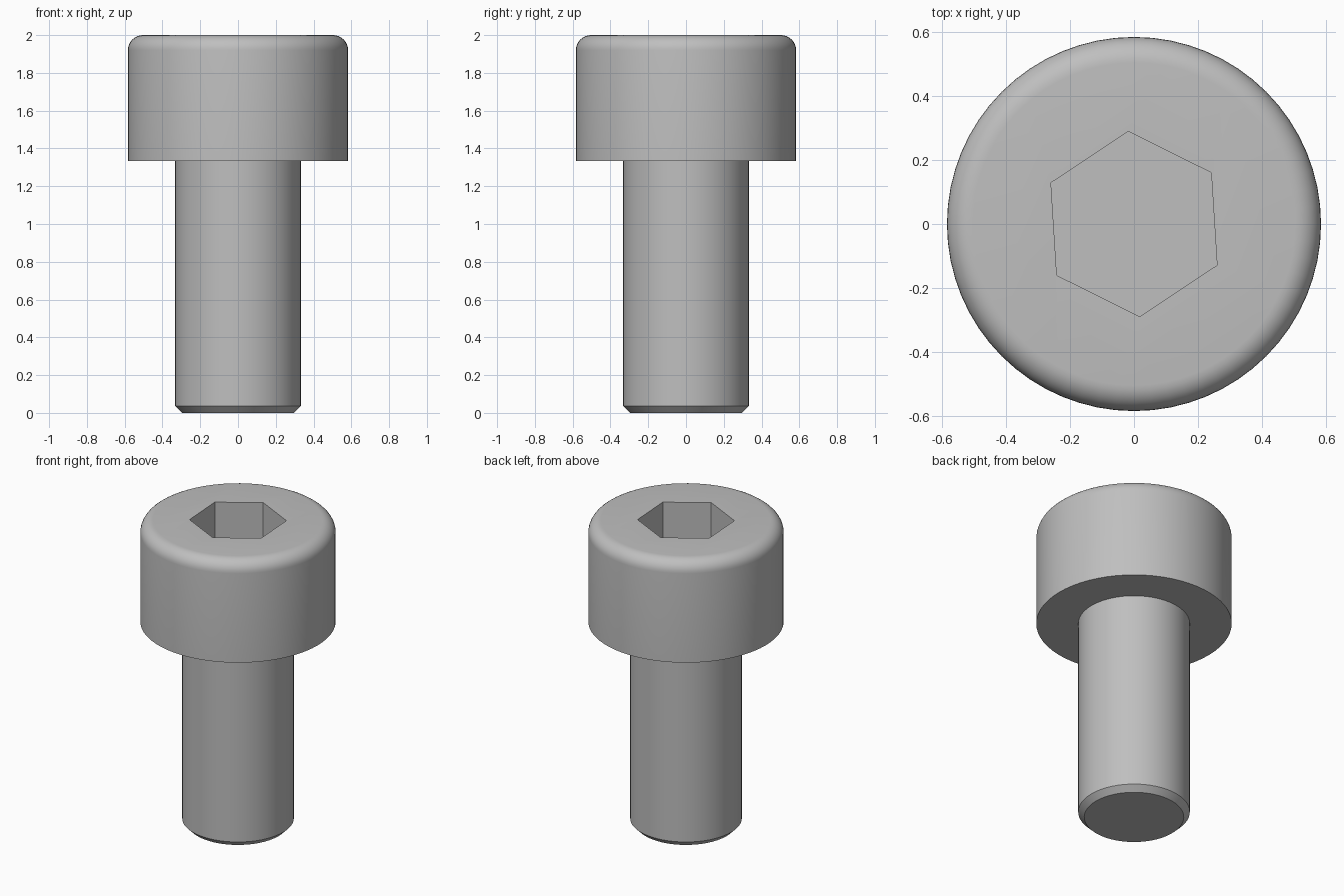
import bpy, bmesh, math

cube = bpy.data.objects.get("Cube")
if cube:
    bpy.data.objects.remove(cube, do_unlink=True)

SEGMENTS = 64
HEAD_R, SHANK_R = 0.583, 0.333
HEAD_BASE, TOP = 1.333, 2.0
FILLET, CHAMFER = 0.08, 0.036
SOCKET_R, SOCKET_DEPTH = 0.289, 0.333

steel = bpy.data.materials.new("grey steel")
steel.use_nodes = True
colour = (0.52, 0.52, 0.52, 1)
steel.diffuse_color = colour
steel.node_tree.nodes["Principled BSDF"].inputs["Base Color"].default_value = colour


def make_object(name, bm):
    bmesh.ops.recalc_face_normals(bm, faces=bm.faces)
    mesh = bpy.data.meshes.new(name)
    bm.to_mesh(mesh)
    bm.free()
    mesh.materials.append(steel)
    obj = bpy.data.objects.new(name, mesh)
    bpy.context.collection.objects.link(obj)
    return obj


def ring(bm, radius, z, count, turn=0.0):
    angles = [turn + math.tau * i / count for i in range(count)]
    return [bm.verts.new((radius * math.cos(a), radius * math.sin(a), z)) for a in angles]


def stack(name, profile, count, turn=0.0):
    """Closed solid from (radius, height) rings."""
    bm = bmesh.new()
    rings = [ring(bm, r, z, count, turn) for r, z in profile]
    for low, high in zip(rings, rings[1:]):
        for i in range(count):
            j = (i + 1) % count
            bm.faces.new((low[i], low[j], high[j], high[i]))
    bm.faces.new(rings[0][::-1])
    bm.faces.new(rings[-1])
    return make_object(name, bm)


# Chamfered shank, flat underside and rounded head in one outline
outline = [(SHANK_R - CHAMFER, 0), (SHANK_R, CHAMFER),
           (SHANK_R, HEAD_BASE), (HEAD_R, HEAD_BASE)]
for step in range(9):
    a = math.pi / 2 * step / 8
    outline.append((HEAD_R - FILLET + FILLET * math.cos(a),
                    TOP - FILLET + FILLET * math.sin(a)))
screw = stack("socket_head_screw", outline, SEGMENTS)

# Hexagonal key socket, turned slightly
cutter = stack("socket_cutter", [(SOCKET_R, TOP - SOCKET_DEPTH), (SOCKET_R, TOP + 0.1)],
               6, math.radians(33.6))
cutter.hide_render = True
cut = screw.modifiers.new("key_socket", 'BOOLEAN')
cut.operation = 'DIFFERENCE'
cut.solver = 'EXACT'
cut.object = cutter

bpy.ops.object.select_all(action='DESELECT')
screw.select_set(True)
bpy.context.view_layer.objects.active = screw
bpy.ops.object.modifier_apply(modifier=cut.name)
bpy.data.objects.remove(cutter, do_unlink=True)
bpy.ops.object.shade_smooth_by_angle(angle=math.radians(30))
